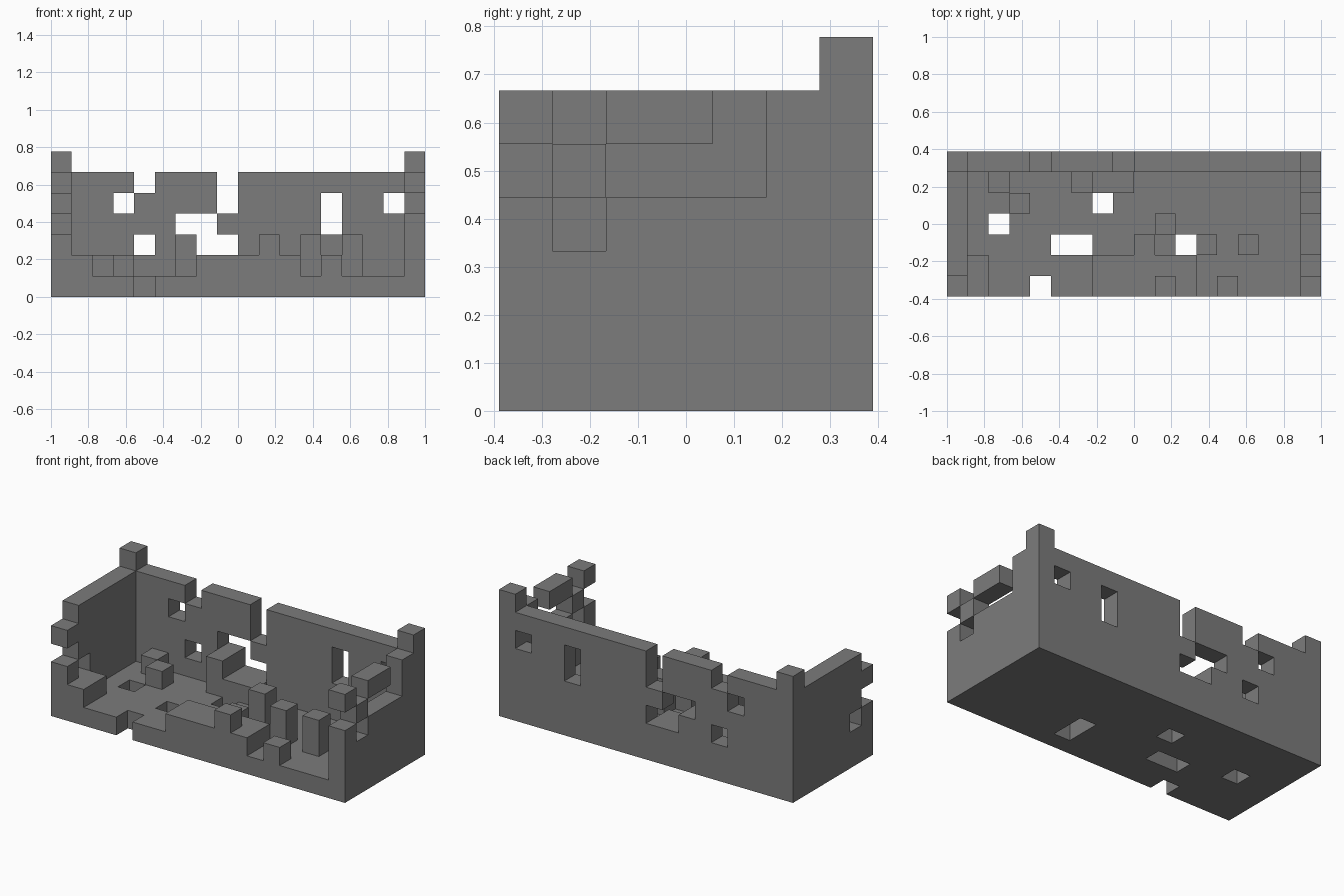
import bpy
import bmesh
from mathutils import Vector

cube = bpy.data.objects.get("Cube")
if cube:
    bpy.data.objects.remove(cube, do_unlink=True)

NX, NY = 18, 7          # grid of cubes along x and y
UNIT = 2 / NX

stone = bpy.data.materials.new("dark_grey_stone")
stone.use_nodes = True
GREY = (0.2, 0.2, 0.2, 1)
stone.diffuse_color = GREY
shader = stone.node_tree.nodes["Principled BSDF"]
shader.inputs["Base Color"].default_value = GREY
shader.inputs["Roughness"].default_value = 0.9


def box(xs, ys, zs):
    """Grid cells of a box; each range is an index or an inclusive (first, last)."""
    spans = [range(r, r + 1) if isinstance(r, int) else range(r[0], r[1] + 1)
             for r in (xs, ys, zs)]
    return {(i, j, k) for i in spans[0] for j in spans[1] for k in spans[2]}


def union(*boxes):
    return set().union(*(box(*b) for b in boxes))


L, R, BACK = 0, NX - 1, NY - 1
parts = {}

# Floor with broken holes
parts["floor"] = box((L, R), (0, BACK), 0) - union(
    (2, 3, 0), (7, 4, 0), ((5, 6), 2, 0), (11, (1, 2), 0), (4, 0, 0))

# Back wall with corner posts, gaps and notches
parts["back_wall"] = (box((L, R), BACK, (1, 5)) | union((L, BACK, 6), (R, BACK, 6))) - union(
    (3, BACK, 4), (4, BACK, 5), (4, BACK, 2), (8, BACK, (4, 5)),
    ((6, 7), BACK, 3), ((7, 8), BACK, 2), (13, BACK, (3, 4)), (16, BACK, 4))

# Side walls, crumbling at the front
parts["right_wall"] = box(L, (0, 5), (1, 5)) - union(
    (L, 0, 5), (L, 0, 3), (L, 1, 2))
parts["left_wall"] = (box(R, (0, 5), (1, 3)) - box(R, 1, 3)) | union(
    (R, 5, (4, 5)), (R, 0, 5), (R, 1, 4), (R, (2, 3), 5))

# Remains of the front wall
parts["front_wall_remains"] = union(
    (1, (0, 1), 1), ((7, 11), (0, 1), 1), (10, 0, 2), (13, 0, 1), (9, 2, 1))

# Rubble and pillars inside
parts["pillars"] = union((10, 3, (1, 2)), (12, 2, (1, 2)), (14, 2, (1, 2)))
parts["rubble"] = union((2, 5, 1), (3, 4, 1), (6, 5, (1, 2)), ((7, 8), 5, 1))

solid = set().union(*parts.values())


def build(name, cells):
    """Skin the cells, leaving out faces buried against other cells."""
    bm = bmesh.new()
    verts = {}

    def vert(p):
        key = tuple(round(c) for c in p)
        if key not in verts:
            verts[key] = bm.verts.new(((key[0] - NX / 2) * UNIT,
                                       (key[1] - NY / 2) * UNIT, key[2] * UNIT))
        return verts[key]

    for cell in sorted(cells):
        centre = Vector(cell) + Vector((0.5, 0.5, 0.5))
        for axis in range(3):
            for sign in (-1, 1):
                n = Vector((0, 0, 0))
                n[axis] = sign
                if tuple(int(c) for c in Vector(cell) + n) in solid:
                    continue
                u = Vector((0, 0, 0))
                u[(axis + 1) % 3] = 1
                v = n.cross(u)
                corners = (-u - v, u - v, u + v, v - u)
                bm.faces.new([vert(centre + (n + c) / 2) for c in corners])
    mesh = bpy.data.meshes.new(name)
    bm.to_mesh(mesh)
    bm.free()
    mesh.materials.append(stone)
    bpy.context.collection.objects.link(bpy.data.objects.new(name, mesh))


for part_name, part_cells in parts.items():
    build(part_name, part_cells)
